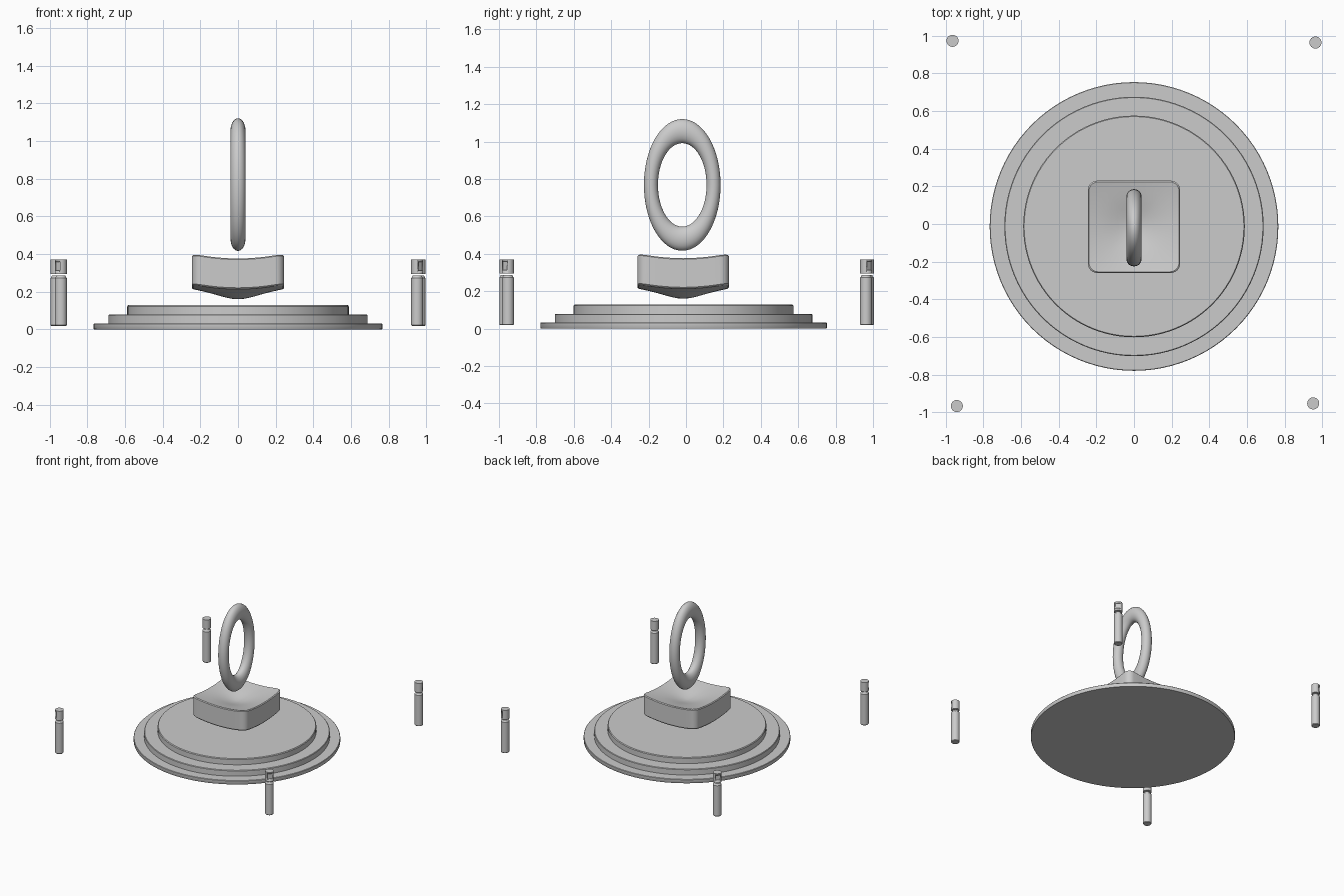
import bpy, bmesh, math
from mathutils import Matrix, Vector

if "Cube" in bpy.data.objects:
    bpy.data.objects.remove(bpy.data.objects["Cube"])


def finish(name, bm, angle=35):
    bmesh.ops.recalc_face_normals(bm, faces=bm.faces)
    me = bpy.data.meshes.new(name)
    bm.to_mesh(me)
    bm.free()
    ob = bpy.data.objects.new(name, me)
    bpy.context.collection.objects.link(ob)
    bpy.ops.object.select_all(action='DESELECT')
    bpy.context.view_layer.objects.active = ob
    ob.select_set(True)
    bpy.ops.object.shade_smooth_by_angle(angle=math.radians(angle))
    return ob


def skin(bm, rings):
    """Bridge consecutive closed rings and cap both ends."""
    rows = [[bm.verts.new(p) for p in r] for r in rings]
    n = len(rows[0])
    for a, b in zip(rows, rows[1:]):
        for i in range(n):
            j = (i + 1) % n
            bm.faces.new((a[i], a[j], b[j], b[i]))
    bm.faces.new(rows[0][::-1])
    bm.faces.new(rows[-1])


def lathe(name, profile, x, y, sides):
    bm = bmesh.new()
    ang = [2 * math.pi * i / sides for i in range(sides)]
    skin(bm, [[(x + r * math.cos(a), y + r * math.sin(a), z) for a in ang]
              for r, z in profile])
    return finish(name, bm)


# Stepped round base
lathe("stepped_base", [(.764, 0), (.766, .003), (.766, .029), (.763, .032),
                       (.688, .032), (.688, .075), (.684, .079),
                       (.588, .079), (.588, .122), (.583, .128)], 0, -.013, 96)


# Dished block with rounded corners and a bulging underside
def rounded_square(half, r, seg=6, side=8):
    corners = []
    for k in range(4):
        cx, cy = [(1, 1), (-1, 1), (-1, -1), (1, -1)][k]
        for i in range(seg + 1):
            a = math.pi / 2 * (k + i / seg)
            corners.append(Vector((cx * (half - r) + r * math.cos(a),
                                   cy * (half - r) + r * math.sin(a))))
    pts = []
    for p, q in zip(corners, corners[1:] + corners[:1]):
        pts.append(p)
        if (q - p).length > .1:
            pts += [p.lerp(q, i / side) for i in range(1, side)]
    return pts


HALF = .245
outline = rounded_square(HALF, .05)


def dish_ring(t, z):
    ring = []
    for p in outline:
        u, v = p.x * t / HALF, p.y * t / HALF
        r2 = u * u + v * v
        dip = .025 * (2 - r2) + .03 * math.exp(-4 * r2)
        ring.append((p.x * t, p.y * t - .015, z - dip))
    return ring


steps = [.02, .12, .24, .36, .48, .6, .72, .84, .93, .975]
bm = bmesh.new()
skin(bm, [dish_ring(t, .240) for t in steps] + [dish_ring(1, .246), dish_ring(1, .396)]
     + [dish_ring(t, .403) for t in reversed(steps)])
finish("dished_block", bm)

# Tall oval ring standing in the side plane
bm = bmesh.new()
rows = []
for i in range(64):
    a = 2 * math.pi * i / 64
    row = []
    for j in range(20):
        b = 2 * math.pi * j / 20
        r = .1675 + .0375 * math.cos(b)
        row.append(bm.verts.new((.04 * math.sin(b), -.02 + r * math.cos(a),
                                 .768 + 1.717 * r * math.sin(a))))
    rows.append(row)
for i in range(64):
    for j in range(20):
        k, m = (i + 1) % 64, (j + 1) % 20
        bm.faces.new((rows[i][j], rows[k][j], rows[k][m], rows[i][m]))
finish("oval_ring", bm, 60)

# Four corner posts, each with a separate notched cap
for i, (x, y) in enumerate([(-.963, .972), (.963, .963), (-.94, -.966), (.951, -.952)]):
    lathe(f"post_{i}", [(.028, .018), (.032, .023), (.032, .272),
                        (.027, .278), (.024, .287)], x, y, 24)
    cap = lathe(f"post_cap_{i}", [(.032, .294), (.032, .37)], x, y, 24)
    bm = bmesh.new()
    bmesh.ops.create_cube(bm, size=1)
    d = Vector((math.copysign(.026, x), math.copysign(.026, y), 0))
    bm.transform(Matrix.Translation(Vector((x, y, .335)) + d)
                 @ Matrix.Rotation(math.pi / 4, 4, 'Z')
                 @ Matrix.Diagonal((.036, .036, .045, 1)))
    cutter = finish(f"notch_cutter_{i}", bm)
    cutter.hide_render = True
    cutter.hide_viewport = True
    mod = cap.modifiers.new("notch", 'BOOLEAN')
    mod.operation = 'DIFFERENCE'
    mod.solver = 'EXACT'
    mod.object = cutter
